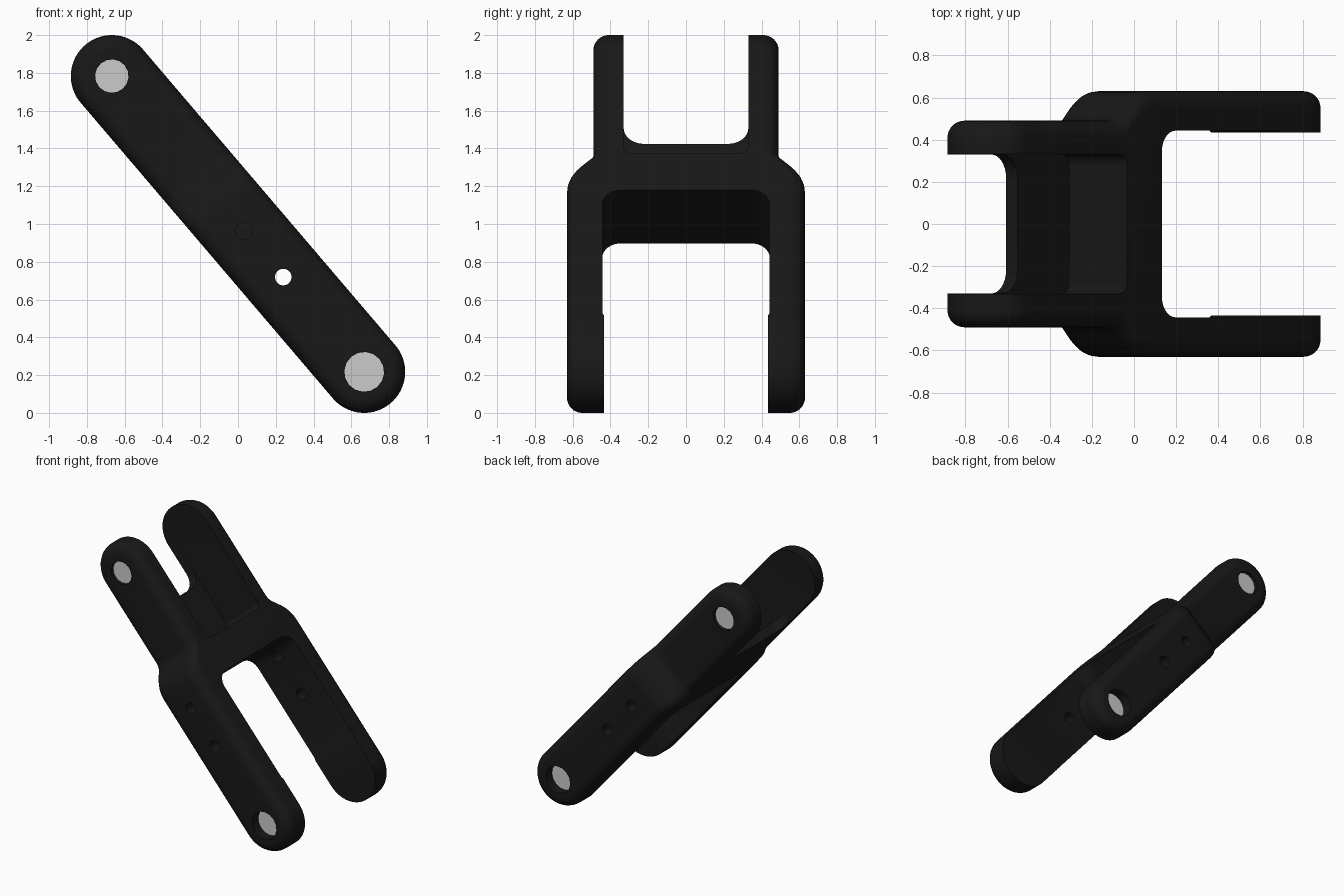
import bpy, bmesh
from math import sin, cos, pi, hypot

if "Cube" in bpy.data.objects:
    bpy.data.objects.remove(bpy.data.objects["Cube"])

# Arm axis frame: u runs from the lower pivot to the upper one, v is across it
BX, BZ, AX, AZ = 0.668, 0.217, -0.668, 1.783
L = hypot(AX - BX, AZ - BZ)
DX, DZ = (AX - BX) / L, (AZ - BZ) / L
R, FILLET = 0.217, 0.08


def world(u, y, v):
    return (BX + DX * u + DZ * v, y, BZ + DZ * u - DX * v)


def new_object(name, bm, color=None):
    bmesh.ops.recalc_face_normals(bm, faces=bm.faces)
    me = bpy.data.meshes.new(name)
    bm.to_mesh(me)
    bm.free()
    ob = bpy.data.objects.new(name, me)
    bpy.context.collection.objects.link(ob)
    if color:
        mat = bpy.data.materials.new(name + "_colour")
        mat.diffuse_color = color
        mat.use_nodes = True
        mat.node_tree.nodes["Principled BSDF"].inputs["Base Color"].default_value = mat.diffuse_color
        me.materials.append(mat)
    return ob


# Outer half width along the arm: wide lower fork, stepped to the narrow upper fork
STEP = [(1.13, .63), (1.17, .626), (1.21, .613), (1.245, .592), (1.27, .572),
        (1.31, .533), (1.335, .508), (1.355, .496), (1.38, .49)]


def half_width(u):
    if u <= STEP[0][0]:
        return STEP[0][1]
    for (a, ya), (b, yb) in zip(STEP, STEP[1:]):
        if u <= b:
            return ya + (yb - ya) * (u - a) / (b - a)
    return STEP[-1][1]


def stadium(inset):
    r, n = R - inset, 20
    top = [(-r * cos(pi / 2 * i / n), r * sin(pi / 2 * i / n)) for i in range(n + 1)]
    top += [(u, r) for u, _ in STEP]
    top += [(L + r * sin(pi / 2 * i / n), r * cos(pi / 2 * i / n)) for i in range(n + 1)]
    return top + [(u, -v) for u, v in top[-2:0:-1]]


def build_link():
    bm = bmesh.new()
    levels = [(FILLET * (1 - sin(pi / 2 * i / 8)), FILLET * (1 - cos(pi / 2 * i / 8))) for i in range(9)]
    rings = []
    for side, seq in ((-1, levels), (1, levels[::-1])):
        for inset, drop in seq:
            rings.append([bm.verts.new(world(u, side * (half_width(u) - drop), v))
                          for u, v in stadium(inset)])
    n = len(rings[0])
    for a, b in zip(rings, rings[1:]):
        for i in range(n):
            j = (i + 1) % n
            bm.faces.new((a[i], a[j], b[j], b[i]))
    for ring in (rings[0], rings[-1]):
        for i in range(n // 2):
            quad = [ring[i], ring[i + 1], ring[-(i + 1) % n], ring[-i % n]]
            bm.faces.new(list(dict.fromkeys(quad)))
    return bm


# rings above start at full inset 0.08 (drop 0) and end on the side wall
def prism(points, v0, v1):
    bm = bmesh.new()
    lo = [bm.verts.new(world(u, y, v0)) for u, y in points]
    hi = [bm.verts.new(world(u, y, v1)) for u, y in points]
    bm.faces.new(lo)
    bm.faces.new(hi)
    for i in range(len(lo)):
        j = (i + 1) % len(lo)
        bm.faces.new((lo[i], lo[j], hi[j], hi[i]))
    return bm


def slot(mouth, end, w, r, lip=()):
    """U-shaped slot outline with rounded inner corners."""
    s = 1 if end > mouth else -1
    half = [(mouth, lip[0][1] if lip else w)] + list(lip)
    half += [(end - s * r + s * r * sin(pi / 2 * i / 8), w - r + r * cos(pi / 2 * i / 8)) for i in range(9)]
    return half + [(u, -y) for u, y in half[::-1]]


def cylinder(u, r, y0, y1, n=32):
    bm = bmesh.new()
    ends = [[bm.verts.new(world(u + r * cos(2 * pi * i / n), y, r * sin(2 * pi * i / n)))
             for i in range(n)] for y in (y0, y1)]
    bm.faces.new(ends[0])
    bm.faces.new(ends[1])
    for i in range(n):
        j = (i + 1) % n
        bm.faces.new((ends[0][i], ends[0][j], ends[1][j], ends[1][i]))
    return bm


def cut(ob, bm):
    cutter = new_object("cutter", bm)
    cutter.hide_render = True
    mod = ob.modifiers.new("cut", 'BOOLEAN')
    mod.operation, mod.solver, mod.object = 'DIFFERENCE', 'EXACT', cutter
    bpy.context.view_layer.objects.active = ob
    bpy.ops.object.modifier_apply(modifier=mod.name)
    bpy.data.objects.remove(cutter)


link = new_object("double_fork_link", build_link(), (0.009, 0.009, 0.009, 1))

# Lower fork slot, upper fork slot, and the pocket that leaves a thin web
cut(link, prism(slot(-.5, 1.08, .443, .1, [(.21, .435), (.225, .443)]), -.4, .4))
cut(link, prism(slot(L + .5, 1.71, .33, .11), -.4, .4))
cut(link, prism(slot(L + .4, 1.335, .331, .05), -.145, .4))

# Small through holes in the lower fork
for u in (.98, .66):
    cut(link, cylinder(u, .044, -1, 1, 24))

# Blind pivot sockets with grey floors, on both outer faces
for label, u, r, depth, w in (("lower", 0, .106, .08, .63), ("upper", L, .089, .03, .49)):
    for side, name in ((-1, "front"), (1, "back")):
        floor = side * (w - depth)
        cut(link, cylinder(u, r, floor, side, 16))
        new_object(f"{label}_pivot_floor_{name}",
                   cylinder(u, r * .995, floor - side * .005, floor + side * .004, 16))

bpy.ops.object.select_all(action='DESELECT')
link.select_set(True)
bpy.context.view_layer.objects.active = link
bpy.ops.object.shade_smooth_by_angle(angle=0.6)
